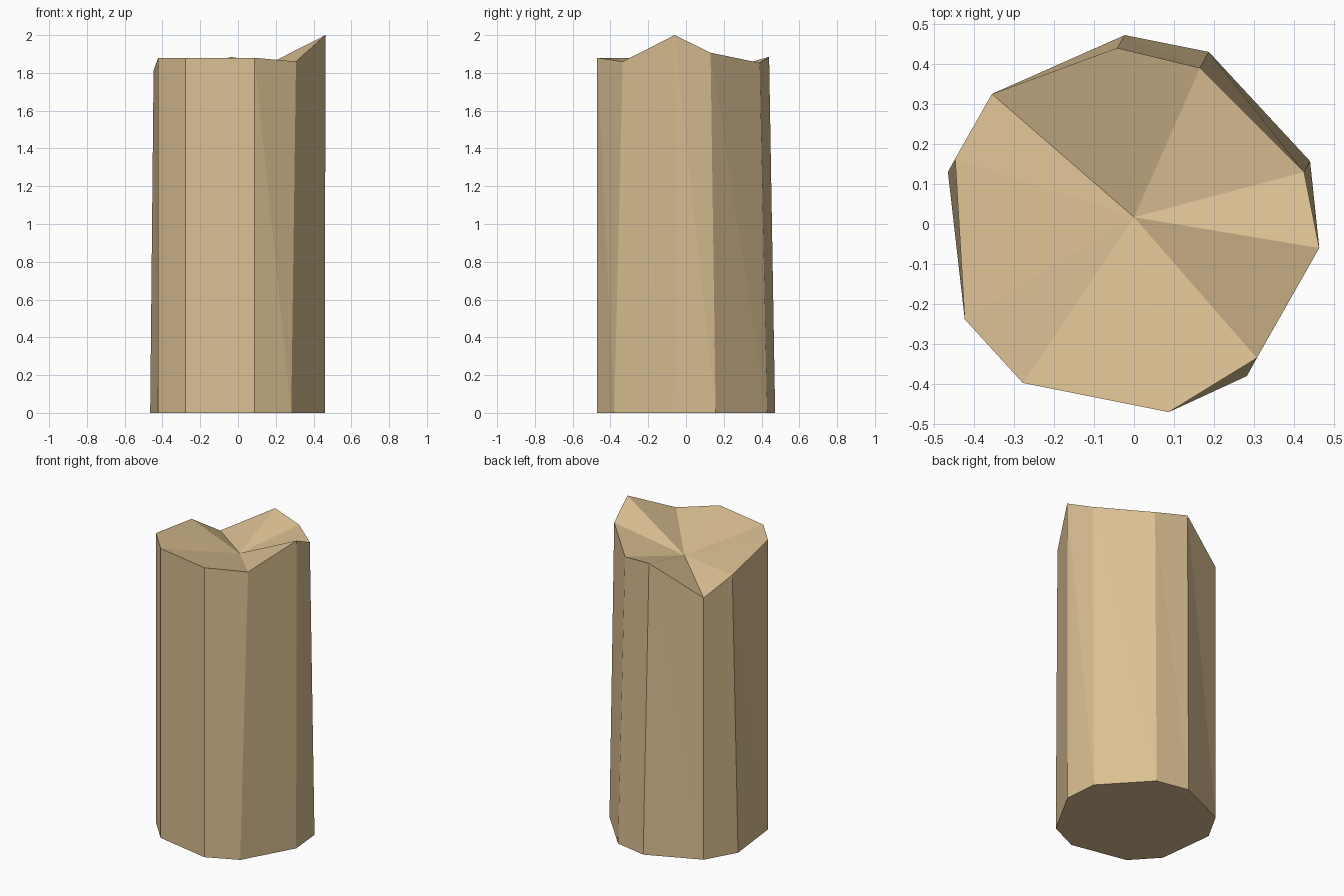
import bpy
import bmesh

if "Cube" in bpy.data.objects:
    bpy.data.objects.remove(bpy.data.objects["Cube"])

# One flat wood colour
wood = bpy.data.materials.new("light wood")
wood.diffuse_color = (0.70, 0.52, 0.285, 1.0)
wood.use_nodes = True
wood.node_tree.nodes["Principled BSDF"].inputs["Base Color"].default_value = wood.diffuse_color

# Base corner x, y, then matching top corner x, y, z (counter-clockwise)
corners = [
    (0.46, -0.06, 0.463, -0.06, 2.00),
    (0.44, 0.157, 0.425, 0.13, 1.907),
    (0.187, 0.43, 0.165, 0.39, 1.853),
    (-0.023, 0.472, -0.042, 0.44, 1.885),
    (-0.355, 0.325, -0.355, 0.325, 1.70),
    (-0.465, 0.13, -0.447, 0.163, 1.813),
    (-0.423, -0.238, -0.423, -0.238, 1.88),
    (-0.278, -0.397, -0.278, -0.397, 1.88),
    (0.087, -0.47, 0.087, -0.47, 1.88),
    (0.282, -0.38, 0.307, -0.335, 1.86),
]

# Ten-sided post with a broken, sunken top
bm = bmesh.new()
base = [bm.verts.new((c[0], c[1], 0)) for c in corners]
rim = [bm.verts.new(c[2:]) for c in corners]
centre = bm.verts.new((0.0, 0.017, 1.765))
bm.faces.new(base[::-1])
for i in range(len(corners)):
    j = (i + 1) % len(corners)
    bm.faces.new((base[i], base[j], rim[i]))
    bm.faces.new((base[j], rim[j], rim[i]))
    bm.faces.new((rim[i], rim[j], centre))

mesh = bpy.data.meshes.new("wooden_post")
bm.to_mesh(mesh)
bm.free()
mesh.materials.append(wood)
bpy.context.collection.objects.link(bpy.data.objects.new("wooden_post", mesh))
